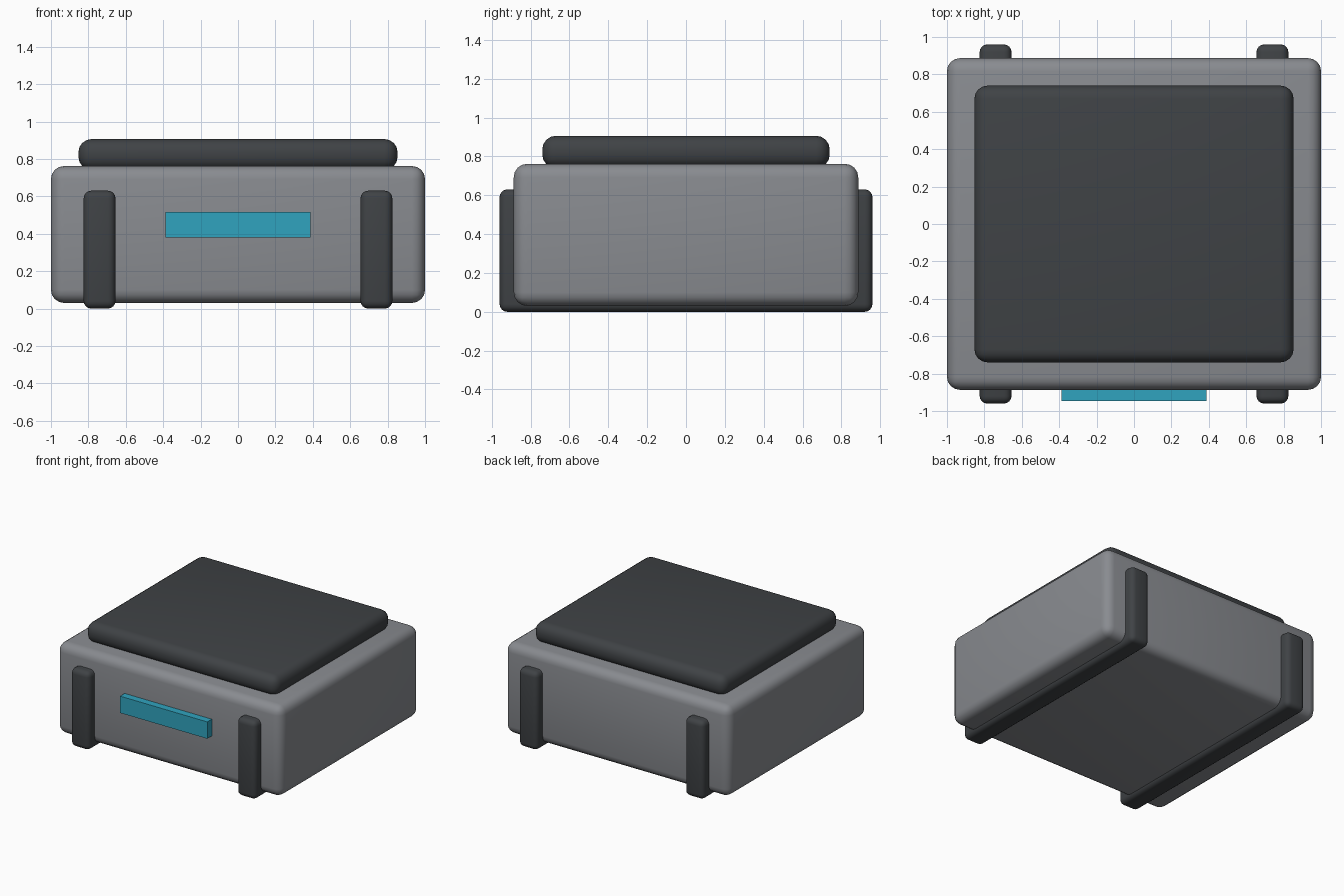
import bpy

if "Cube" in bpy.data.objects:
    bpy.data.objects.remove(bpy.data.objects["Cube"])


def material(name, color):
    m = bpy.data.materials.new(name)
    m.diffuse_color = (*color, 1)
    m.use_nodes = True
    m.node_tree.nodes["Principled BSDF"].inputs["Base Color"].default_value = m.diffuse_color
    return m


def box(name, lo, hi, mat=None, bevel=0.0):
    """Box between two corners, with optional rounded edges."""
    centre = [(a + b) / 2 for a, b in zip(lo, hi)]
    bpy.ops.mesh.primitive_cube_add(size=1, location=centre)
    ob = bpy.context.object
    ob.name = name
    ob.scale = [b - a for a, b in zip(lo, hi)]
    bpy.ops.object.transform_apply(location=False, rotation=False, scale=True)
    if mat:
        ob.data.materials.append(mat)
    if bevel:
        mod = ob.modifiers.new("rounded_edges", 'BEVEL')
        mod.width = bevel
        mod.segments = 4
        bpy.ops.object.modifier_apply(modifier=mod.name)
        bpy.ops.object.shade_smooth_by_angle()
    return ob


grey = material("grey", (0.25, 0.26, 0.28))
dark = material("dark_grey", (0.05, 0.055, 0.06))
teal = material("teal", (0.03, 0.37, 0.52))

# Main case and raised top pad
box("body", (-1, -0.887, 0.03), (1, 0.887, 0.762), grey, 0.07)
box("top_pad", (-0.853, -0.74, 0.74), (0.853, 0.74, 0.906), dark, 0.07)

# Bands running under the body and up the front and back
for name, x in (("left_band", -0.74), ("right_band", 0.74)):
    box(name, (x - 0.085, -0.96, 0), (x + 0.085, 0.96, 0.63), dark, 0.04)

# Coloured bar on the front
box("front_bar", (-0.388, -0.945, 0.38), (0.388, -0.86, 0.515), teal)
